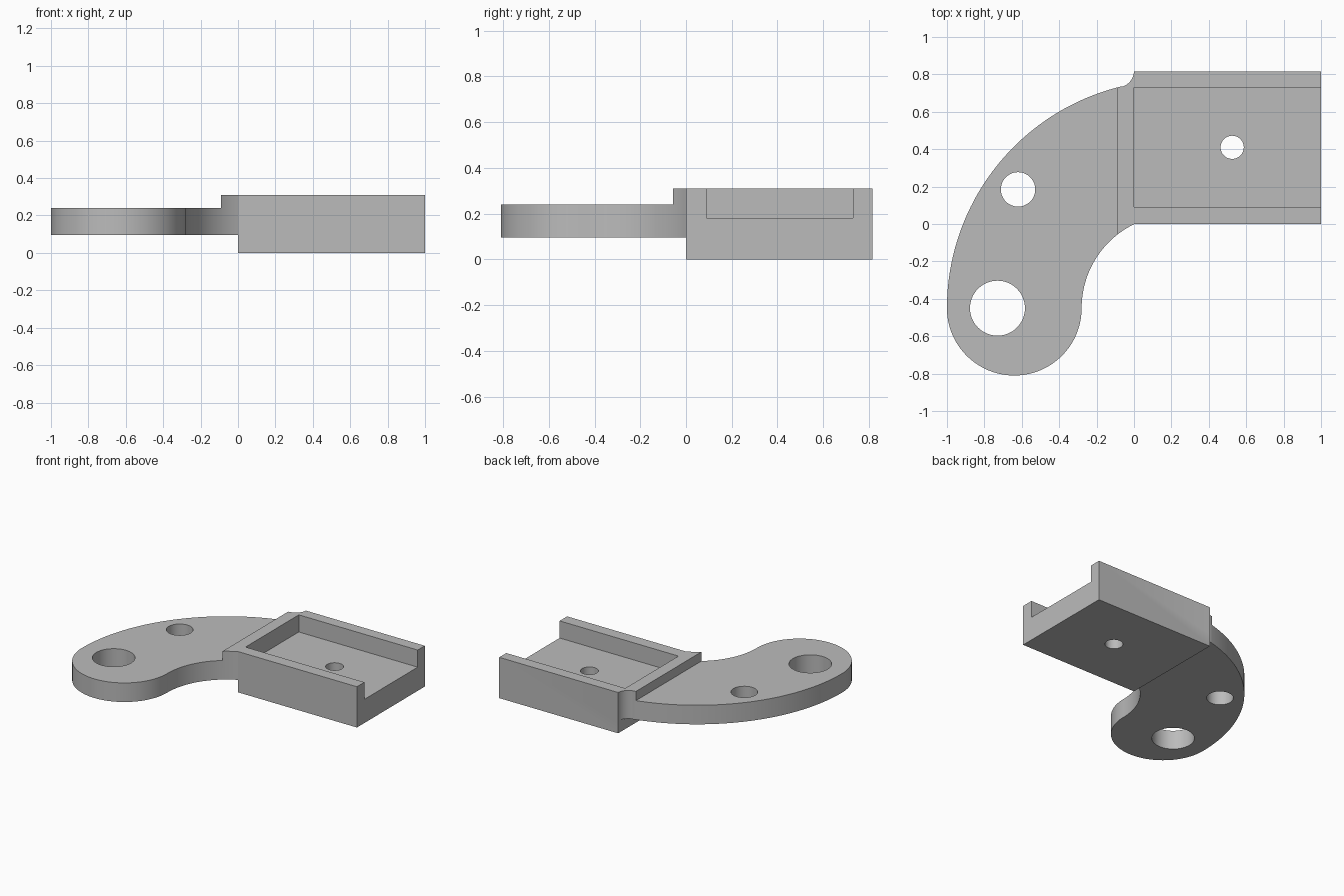
import bpy, bmesh, math

cube = bpy.data.objects.get("Cube")
if cube:
    bpy.data.objects.remove(cube, do_unlink=True)

grey = bpy.data.materials.new("plain grey")
grey.use_nodes = True
colour = (0.5, 0.5, 0.5, 1)
grey.diffuse_color = colour
grey.node_tree.nodes["Principled BSDF"].inputs["Base Color"].default_value = colour


def arc(cx, cy, r, start, end, steps):
    """Points on an arc, angles in degrees."""
    angles = [math.radians(start + (end - start) * i / steps) for i in range(steps + 1)]
    return [(cx + r * math.cos(a), cy + r * math.sin(a)) for a in angles]


def prism(name, outline, low, high):
    """Extrude a flat outline from low to high."""
    bm = bmesh.new()
    face = bm.faces.new([bm.verts.new((x, y, low)) for x, y in outline])
    top = bmesh.ops.extrude_face_region(bm, geom=[face])
    verts = [v for v in top["geom"] if isinstance(v, bmesh.types.BMVert)]
    bmesh.ops.translate(bm, verts=verts, vec=(0, 0, high - low))
    bmesh.ops.recalc_face_normals(bm, faces=bm.faces)
    mesh = bpy.data.meshes.new(name)
    bm.to_mesh(mesh)
    bm.free()
    mesh.materials.append(grey)
    obj = bpy.data.objects.new(name, mesh)
    bpy.context.collection.objects.link(obj)
    return obj


def box(name, x0, x1, y0, y1, low, high):
    return prism(name, [(x0, y0), (x1, y0), (x1, y1), (x0, y1)], low, high)


def combine(target, tool, operation):
    """Apply a boolean and discard the tool."""
    mod = target.modifiers.new(operation, "BOOLEAN")
    mod.operation, mod.object, mod.solver = operation, tool, "EXACT"
    bpy.context.view_layer.objects.active = target
    bpy.ops.object.modifier_apply(modifier=mod.name)
    bpy.data.objects.remove(tool, do_unlink=True)


# Curved arm: inner bend, rounded end, outer sweep and corner fillet
bend_x, bend_y, fillet = 0.22, -0.45, 0.09
outline = [(0.02, 0.01)]
outline += arc(bend_x, bend_y, 0.5, 116.1, 180, 32)
outline += arc(-0.64, bend_y, 0.36, 0, -180, 64)[1:]
outline += arc(bend_x, bend_y, 1.22, 180, 103.7, 64)[1:]
outline += arc(-fillet, 0.82, fillet, -76.3, -3, 14)[1:]
outline += [(0.02, 0.81)]
bracket = prism("bracket", outline, 0.095, 0.31)

# Lower the arm, leaving the raised wall beside the tray
combine(bracket, box("arm_step", -1.2, -0.09, -1, 1, 0.24, 0.5), "DIFFERENCE")

# Tray block with its open-ended pocket
combine(bracket, box("tray", 0, 1, 0, 0.815, 0, 0.31), "UNION")
combine(bracket, box("pocket", 0, 1.2, 0.09, 0.73, 0.18, 0.5), "DIFFERENCE")

# Through holes
for x, y, r in ((-0.73, bend_y, 0.147), (-0.62, 0.185, 0.092), (0.525, 0.41, 0.062)):
    circle = arc(x, y, r, 0, 360, 48)[:-1]
    combine(bracket, prism("hole", circle, -0.2, 0.6), "DIFFERENCE")

# Smooth curved walls, crisp edges
bpy.ops.object.select_all(action="DESELECT")
bracket.select_set(True)
bpy.context.view_layer.objects.active = bracket
bpy.ops.object.shade_smooth_by_angle(angle=math.radians(25))
